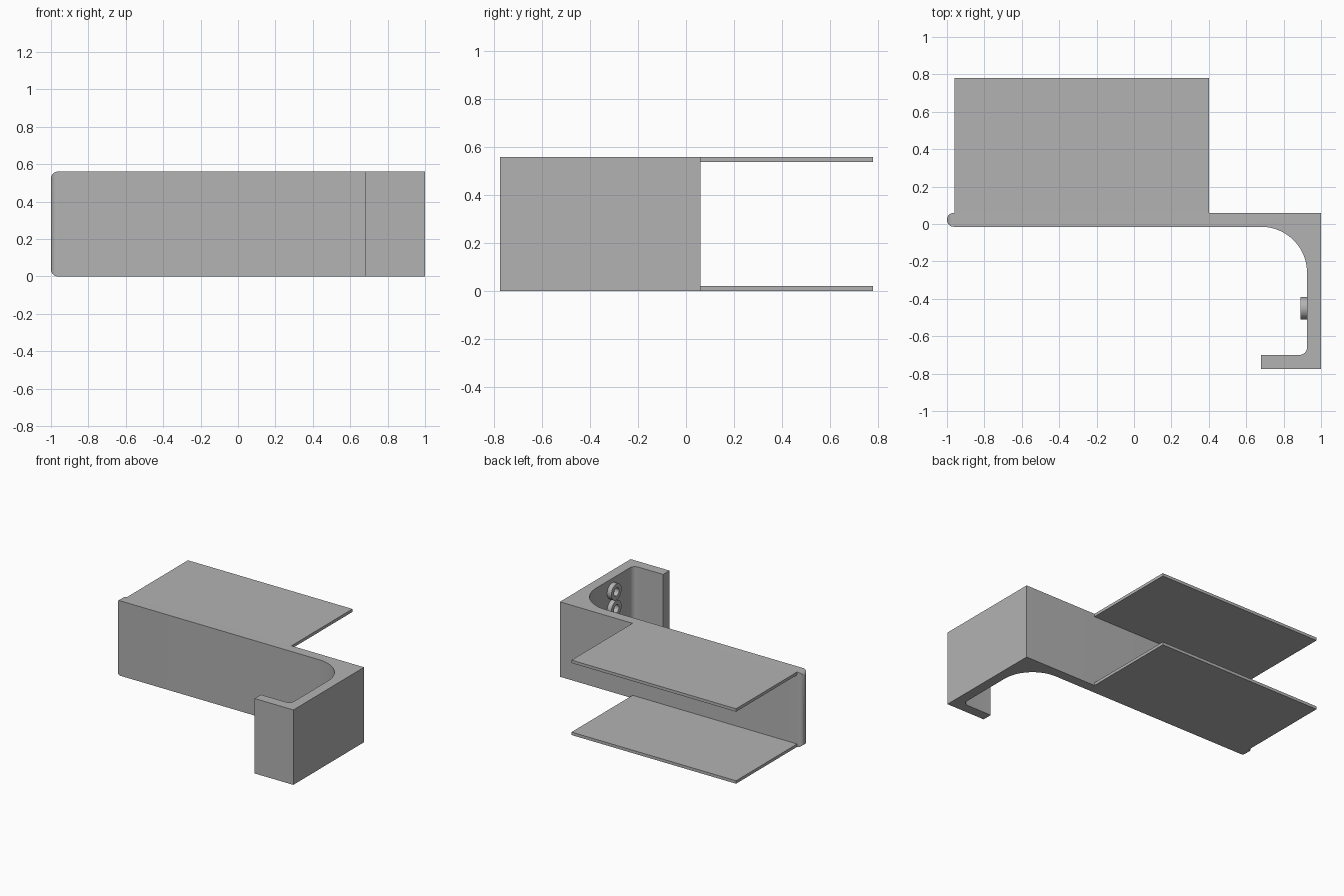
import bpy, bmesh, math
from mathutils import Matrix, Vector

cube = bpy.data.objects.get("Cube")
if cube:
    bpy.data.objects.remove(cube, do_unlink=True)

HEIGHT = 0.56
BACK, FRONT = 0.06, -0.775
WALL = 0.075          # thickness of the wall, arm and lip
INNER_X = 1 - WALL

grey = bpy.data.materials.new("plain grey")
grey.use_nodes = True
grey.diffuse_color = (0.45, 0.45, 0.45, 1)
grey.node_tree.nodes["Principled BSDF"].inputs["Base Color"].default_value = grey.diffuse_color


def finish(name, bm):
    """Turn a bmesh into a named, shaded object."""
    bmesh.ops.recalc_face_normals(bm, faces=bm.faces)
    mesh = bpy.data.meshes.new(name)
    bm.to_mesh(mesh)
    bm.free()
    mesh.materials.append(grey)
    obj = bpy.data.objects.new(name, mesh)
    bpy.context.collection.objects.link(obj)
    bpy.ops.object.select_all(action='DESELECT')
    obj.select_set(True)
    bpy.context.view_layer.objects.active = obj
    bpy.ops.object.shade_smooth_by_angle(angle=math.radians(30))
    return obj


def arc(cx, cy, r, start, end, steps):
    angles = [math.radians(start + (end - start) * i / steps) for i in range(steps + 1)]
    return [(cx + r * math.cos(a), cy + r * math.sin(a)) for a in angles]


def box(name, x0, x1, y0, y1, z0, z1):
    bm = bmesh.new()
    size = Matrix.Diagonal((x1 - x0, y1 - y0, z1 - z0, 1))
    centre = Matrix.Translation(((x0 + x1) / 2, (y0 + y1) / 2, (z0 + z1) / 2))
    bmesh.ops.create_cube(bm, size=1, matrix=centre @ size)
    return finish(name, bm)


# Hooked bracket: long wall, side arm and short lip in one extruded profile
big, small = 0.245, 0.04
wall_front = BACK - WALL
profile = [(-1, BACK), (-1, wall_front)]
profile += arc(INNER_X - big, wall_front - big, big, 90, 0, 20)
profile += arc(INNER_X - small, FRONT + WALL + small, small, 0, -90, 8)
profile += [(0.68, FRONT + WALL), (0.68, FRONT), (1, FRONT), (1, BACK)]

bm = bmesh.new()
base = bm.faces.new([bm.verts.new((x, y, 0)) for x, y in profile])
side = bmesh.ops.extrude_face_region(bm, geom=[base])["geom"]
bmesh.ops.translate(bm, vec=Vector((0, 0, HEIGHT)),
                    verts=[v for v in side if isinstance(v, bmesh.types.BMVert)])
# Rounded free end of the wall
end_edges = [e for e in bm.edges if all(v.co.x < -0.99 for v in e.verts)]
bmesh.ops.bevel(bm, geom=end_edges, offset=0.037, segments=8, profile=0.5, affect='EDGES')
finish("bracket", bm)

# Upper and lower plates behind the wall
PLATE = 0.022
for name, z in (("lower_plate", 0), ("upper_plate", HEIGHT - PLATE)):
    box(name, -0.96, 0.4, BACK, 0.78, z, z + PLATE)

# Raised rings on the inner face of the arm
for i in range(4):
    bm = bmesh.new()
    steps = 32
    loops = []
    for r, x in ((0.06, 0), (0.06, -0.035), (0.03, -0.035), (0.03, 0)):
        loops.append([bm.verts.new((INNER_X + x, -0.45 + a, 0.093 + 0.125 * i + b))
                      for a, b in arc(0, 0, r, 0, 360 * (steps - 1) / steps, steps - 1)])
    for k in range(4):
        a, b = loops[k], loops[(k + 1) % 4]
        for j in range(steps):
            n = (j + 1) % steps
            bm.faces.new((a[j], a[n], b[n], b[j]))
    finish(f"arm_ring_{i + 1}", bm)
